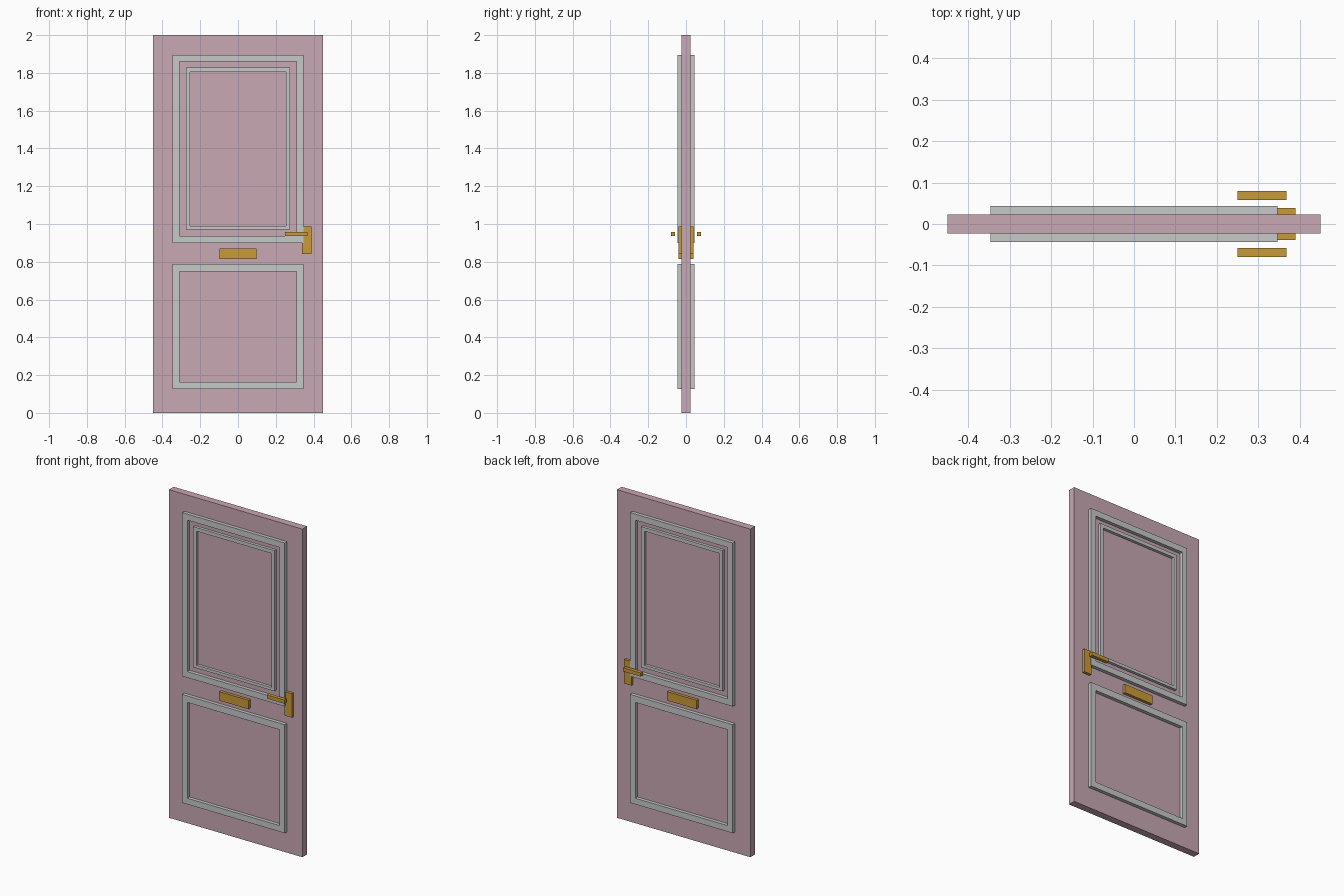
import bpy, bmesh

if "Cube" in bpy.data.objects:
    bpy.data.objects.remove(bpy.data.objects["Cube"])


def srgb(r, g, b):
    lin = lambda c: c / 12.92 if c <= 0.04045 else ((c + 0.055) / 1.055) ** 2.4
    return (lin(r / 255), lin(g / 255), lin(b / 255), 1)


def material(name, rgb):
    m = bpy.data.materials.new(name)
    m.diffuse_color = srgb(*rgb)
    m.use_nodes = True
    m.node_tree.nodes["Principled BSDF"].inputs["Base Color"].default_value = m.diffuse_color
    return m


PINK = material("dusty pink paint", (200, 168, 178))
GREY = material("light grey trim", (199, 200, 201))
BRASS = material("brass", (201, 155, 56))


def finish(name, bm, mat):
    bmesh.ops.recalc_face_normals(bm, faces=bm.faces)
    mesh = bpy.data.meshes.new(name)
    bm.to_mesh(mesh)
    bm.free()
    mesh.materials.append(mat)
    obj = bpy.data.objects.new(name, mesh)
    bpy.context.collection.objects.link(obj)
    return obj


def box(name, x0, x1, y0, y1, z0, z1, mat):
    bm = bmesh.new()
    bmesh.ops.create_cube(bm, size=1)
    for v in bm.verts:
        v.co.x = x1 if v.co.x > 0 else x0
        v.co.y = y1 if v.co.y > 0 else y0
        v.co.z = z1 if v.co.z > 0 else z0
    return finish(name, bm, mat)


def frame(name, outer, inner, depth, mat):
    """Mitred rectangular ring running through the door; rects are (half width, z0, z1)."""
    bm = bmesh.new()

    def loop(rect, y):
        w, z0, z1 = rect
        return [bm.verts.new((x, y, z)) for x, z in ((-w, z0), (w, z0), (w, z1), (-w, z1))]

    loops = [loop(outer, -depth), loop(inner, -depth), loop(inner, depth), loop(outer, depth)]
    for a, b in zip(loops, loops[1:] + loops[:1]):
        for i in range(4):
            j = (i + 1) % 4
            bm.faces.new((a[i], a[j], b[j], b[i]))
    return finish(name, bm, mat)


# Door slab
box("door_slab", -0.45, 0.45, -0.0225, 0.0225, 0, 2, PINK)

# Raised mouldings, visible on both sides
frame("upper_outer_moulding", (0.346, 0.899, 1.896), (0.311, 0.936, 1.859), 0.044, GREY)
frame("upper_inner_moulding", (0.274, 0.971, 1.828), (0.253, 0.989, 1.806), 0.040, GREY)
frame("lower_moulding", (0.346, 0.127, 0.788), (0.311, 0.164, 0.748), 0.044, GREY)

# Brass fittings
box("letter_plate", -0.099, 0.099, -0.040, 0.040, 0.815, 0.869, BRASS)
box("lock_plate", 0.34, 0.39, -0.039, 0.039, 0.841, 0.987, BRASS)

# Lever handles, one on each side
for side, name in ((-1, "front_lever"), (1, "back_lever")):
    y0, y1 = sorted((side * 0.058, side * 0.080))
    box(name, 0.25, 0.368, y0, y1, 0.936, 0.958, BRASS)
